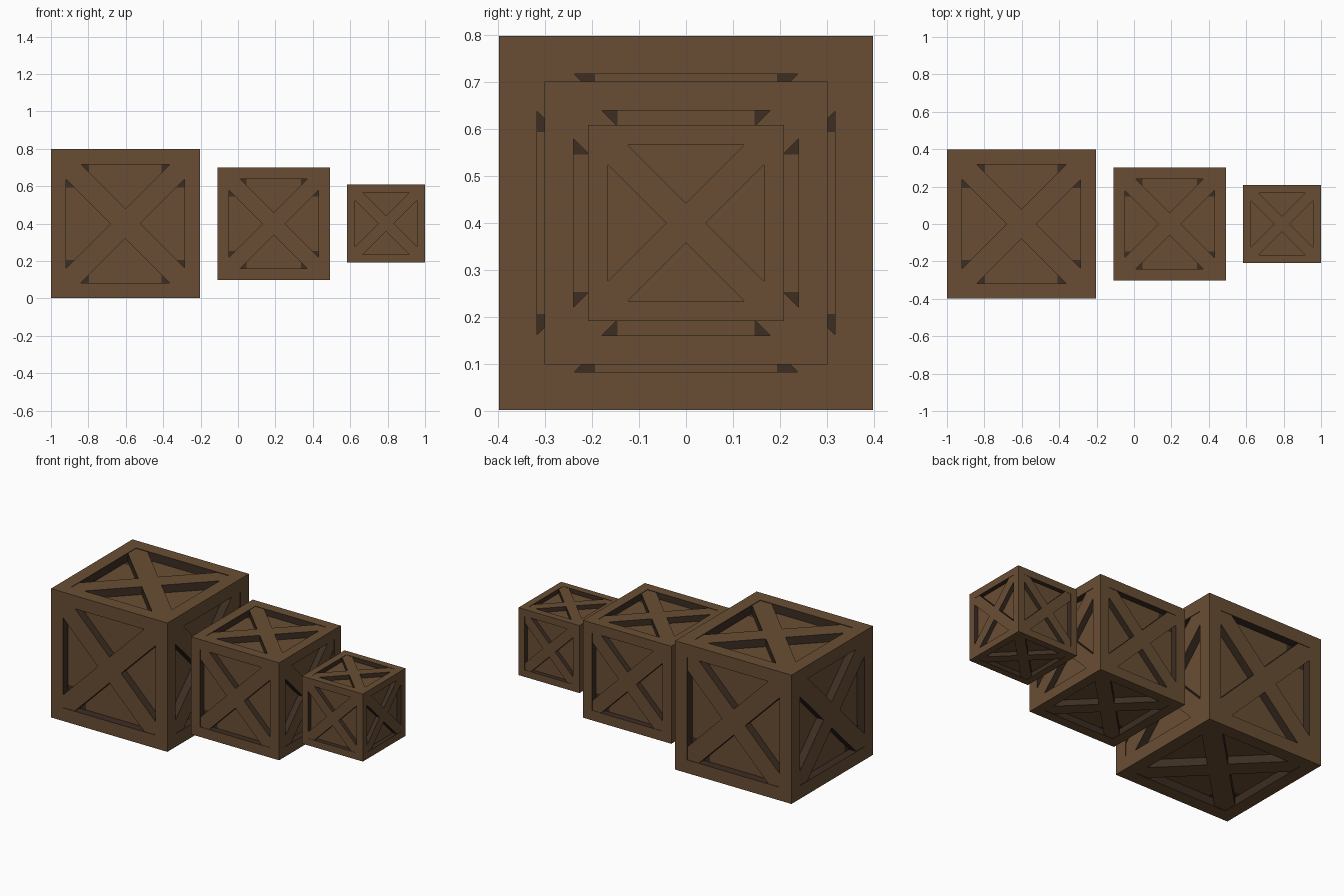
import bpy, bmesh, math
from mathutils import Matrix, Vector

if "Cube" in bpy.data.objects:
    bpy.data.objects.remove(bpy.data.objects["Cube"])


def material(name, rgb):
    m = bpy.data.materials.new(name)
    m.diffuse_color = (*rgb, 1)
    m.use_nodes = True
    m.node_tree.nodes["Principled BSDF"].inputs["Base Color"].default_value = m.diffuse_color
    return m


WOOD = material("brown wood", (0.141, 0.076, 0.034))
DARK = material("dark wood", (0.045, 0.026, 0.016))

# Rotations carrying the local +z face of a crate onto each of its six sides
SIDES = [Matrix.Rotation(math.radians(a), 3, 'X') for a in (0, 90, 180, 270)]
SIDES += [Matrix.Rotation(math.radians(a), 3, 'Y') for a in (90, 270)]


def poly(bm, rot, pts, mat):
    f = bm.faces.new([bm.verts.new(rot @ Vector(p)) for p in pts])
    f.material_index = mat


def quarter(pts, k):
    """Turn 2D points by k quarter turns."""
    for _ in range(k):
        pts = [(-y, x) for x, y in pts]
    return pts


def flat(pts, z):
    return [(x, y, z) for x, y in pts]


def finish(name, bm, centre):
    bmesh.ops.remove_doubles(bm, verts=bm.verts, dist=1e-5)
    me = bpy.data.meshes.new(name)
    bm.to_mesh(me)
    bm.free()
    me.materials.append(WOOD)
    me.materials.append(DARK)
    ob = bpy.data.objects.new(name, me)
    ob.location = centre
    bpy.context.collection.objects.link(ob)


def crate(label, x, size, tips):
    h = size / 2              # half size
    i = h - 0.102 * size      # half opening of the frame
    c = 0.1 * size            # half brace width, measured along the axes
    floor = h - 0.065 * size  # level of the recessed panel
    top = h - 0.004 * size    # level of the braces
    t = 0.055 * size          # dark tips of the panel triangles
    frame, braces, panel = bmesh.new(), bmesh.new(), bmesh.new()
    for rot in SIDES:
        for k in range(4):
            # frame board and its dark inner wall
            poly(frame, rot, flat(quarter([(-i, i), (i, i), (h, h), (-h, h)], k), h), 0)
            a, b = quarter([(-i, i), (i, i)], k)
            poly(frame, rot, [(*b, h), (*a, h), (*a, floor), (*b, floor)], 1)
            # one arm of the cross brace, with dark side walls
            arm = quarter([(c, 0), (i, i - c), (i, i), (i - c, i), (0, c)], k)
            poly(braces, rot, flat(arm + [(0, 0)], top), 0)
            for a, b in ((arm[0], arm[1]), (arm[3], arm[4])):
                poly(braces, rot, [(*b, top), (*a, top), (*a, floor), (*b, floor)], 1)
            # dark corners of the recessed triangles
            if tips:
                z = floor + 0.001
                q = [(i - c, i), (i - c - t, i), (i - c - t, i - t)]
                poly(panel, rot, flat(quarter(q, k), z), 1)
                q = [(-px, py) for px, py in reversed(q)]
                poly(panel, rot, flat(quarter(q, k), z), 1)
        # recessed panel
        poly(panel, rot, flat([(-i, -i), (i, -i), (i, i), (-i, i)], floor), 0)
    for part, bm in (("frame", frame), ("cross_braces", braces), ("panels", panel)):
        finish(label + "_crate_" + part, bm, (x, 0, 0.4))


crate("large", -0.602, 0.796, True)
crate("medium", 0.191, 0.602, True)
crate("small", 0.791, 0.417, False)
